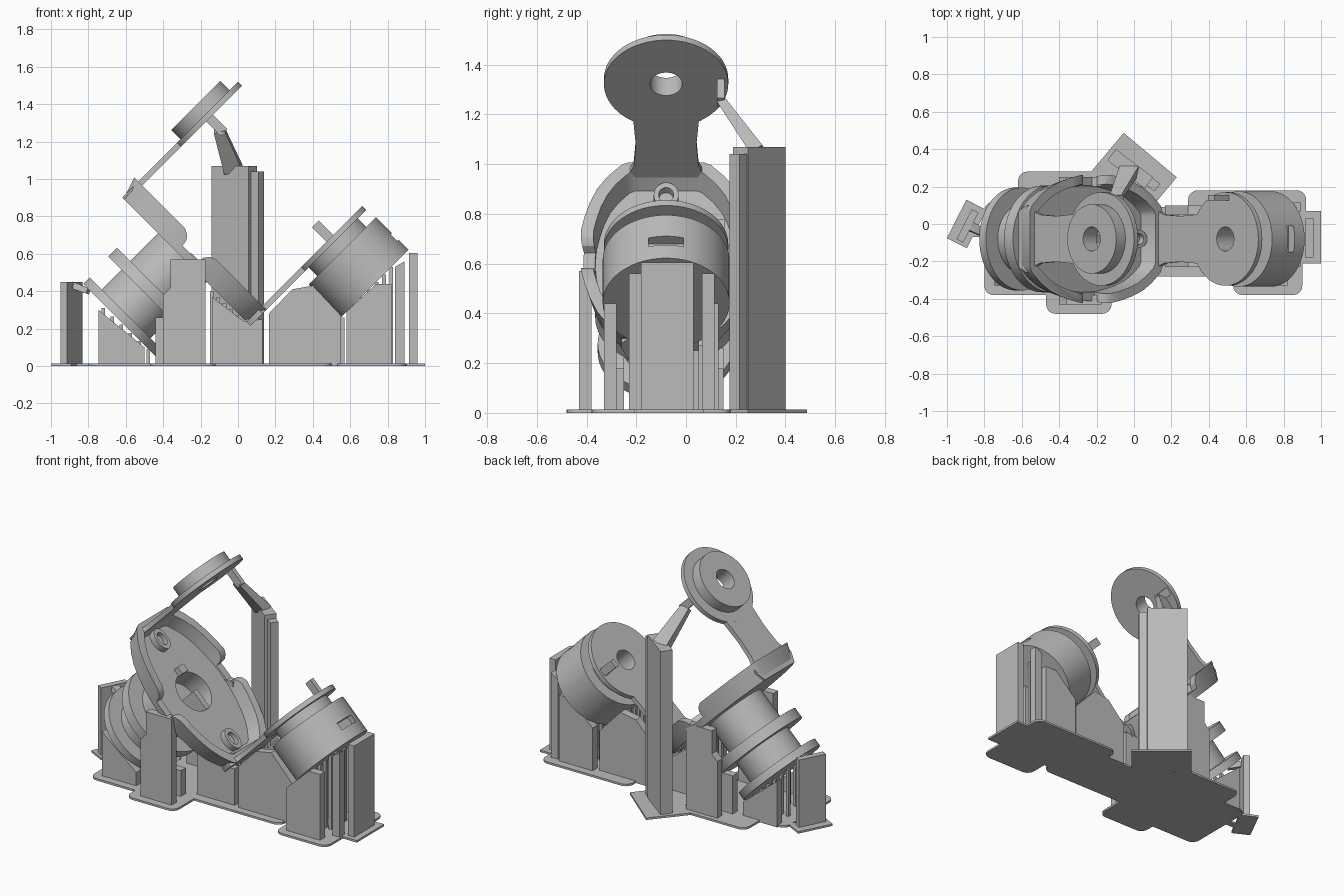
import bpy, bmesh, math
from mathutils import Matrix, Vector

if "Cube" in bpy.data.objects:
    bpy.data.objects.remove(bpy.data.objects["Cube"])

grey = bpy.data.materials.new("plain grey")
grey.use_nodes = True
grey.diffuse_color = (0.5, 0.5, 0.5, 1)
grey.node_tree.nodes["Principled BSDF"].inputs["Base Color"].default_value = (0.5, 0.5, 0.5, 1)

# Frames: the yoke is tilted by 45 degrees, the supports stand upright
WORLD = Matrix.Identity(4)
TILT = Matrix.Translation((0, -0.08, 0)) @ Matrix.Rotation(math.pi / 4, 4, 'Y')
ACROSS = TILT @ Matrix(((0, 0, 1, 0), (1, 0, 0, 0), (0, 1, 0, 0), (0, 0, 0, 1)))
WALL = Matrix(((1, 0, 0, 0), (0, 0, 1, 0), (0, 1, 0, 0), (0, 0, 0, 1)))
parts = []


def prism(name, pts, h0, h1, frame=WORLD, inset=1.0, bevel=0):
    """Extrude an outline from h0 to h1; inset scales the lower end."""
    bm = bmesh.new()
    c = sum((Vector(p) for p in pts), Vector((0, 0))) / len(pts)
    low = [bm.verts.new((*(c + (Vector(p) - c) * inset), h0)) for p in pts]
    top = [bm.verts.new((*p, h1)) for p in pts]
    bm.faces.new(low[::-1])
    bm.faces.new(top)
    n = len(pts)
    for i in range(n):
        j = (i + 1) % n
        bm.faces.new((low[i], low[j], top[j], top[i]))
    if bevel:
        sides = [e for e in bm.edges if abs(e.verts[0].co.z - e.verts[1].co.z) > 1e-4]
        bmesh.ops.bevel(bm, geom=sides, offset=bevel, segments=5, profile=0.5, affect='EDGES')
    bm.transform(frame)
    bmesh.ops.recalc_face_normals(bm, faces=bm.faces)
    mesh = bpy.data.meshes.new(name)
    bm.to_mesh(mesh)
    bm.free()
    mesh.materials.append(grey)
    ob = bpy.data.objects.new(name, mesh)
    bpy.context.collection.objects.link(ob)
    parts.append(ob)
    return ob


def circle(x, y, r, n=64, sx=1):
    return [(x + sx * r * math.cos(2 * math.pi * i / n), y + r * math.sin(2 * math.pi * i / n))
            for i in range(n)]


def rect(x0, x1, y0, y1):
    return [(x0, y0), (x1, y0), (x1, y1), (x0, y1)]


def turned(x, y, length, width, degrees):
    rot = Matrix.Rotation(math.radians(degrees), 2)
    return [tuple(Vector((x, y)) + rot @ Vector(p))
            for p in rect(-length / 2, length / 2, -width / 2, width / 2)]


def cut(ob, *cutters):
    for c in cutters:
        m = ob.modifiers.new("cut", 'BOOLEAN')
        m.operation, m.object, m.solver = 'DIFFERENCE', c, 'EXACT'
    bpy.context.view_layer.update()
    new = bpy.data.meshes.new_from_object(ob.evaluated_get(bpy.context.evaluated_depsgraph_get()))
    ob.modifiers.clear()
    ob.data = new
    for c in cutters:
        parts.remove(c)
        bpy.data.objects.remove(c)


def strut(name, a, b, side, wa, wb, t):
    """Tapered flat bar between two points, its width lying along side."""
    a, b = Vector(a), Vector(b)
    z = (b - a).normalized()
    y = z.cross(Vector(side)).normalized()
    frame = Matrix((y.cross(z), y, z)).transposed().to_4x4()
    frame.translation = a
    return prism(name, rect(-wb / 2, wb / 2, -t / 2, t / 2), 0, (b - a).length, frame, wa / wb)


MID = -0.605      # middle of the pan
ARMS = -0.59      # middle between the arms

# Pan of the yoke: a rounded tray with notched side walls
quarter = [(.5, .15), (.485, .18), (.42, .235), (.35, .277), (.27, .307), (.19, .328),
           (.1, .345), (.03, .35)]
half = quarter + [(-v, y) for v, y in quarter[::-1]]


def tray(k, ky):
    return [(MID + v * k, y * ky) for v, y in half] + [(MID + v * k, -y * ky) for v, y in half[::-1]]


notch = [(.06, .245), (.065, .28), (.085, .305), (.12, .322), (.13, .4)]
notch = [(MID + d, w) for d, w in notch] + [(MID - d, w) for d, w in notch[::-1]]
pan = prism("yoke_pan", tray(1, 1), 0.2, 0.32, TILT, 0.92)
cut(pan, prism("c", tray(.94, .9), 0.235, 0.4, TILT, 0.9),
    prism("c", notch, -.5, .5, TILT @ WALL),
    prism("c", circle(MID, 0, .13), 0.1, 0.4, TILT))
for s in (-1, 1):
    pad = prism("screw_pad", circle(MID + s * .36, 0, .05, 32, 1.4), 0.22, 0.275, TILT)
    cut(pad, prism("c", circle(MID + s * .36, 0, .03, 24, 1.4), 0.245, 0.4, TILT))
prism("side_clip", rect(MID - .17, MID - .12, -.03, .03), 0.22, 0.27, TILT)
prism("centre_key", rect(MID, MID + .13, -.02, .02), 0.1, 0.25, TILT)

# Two arms with a disc, a boss and a stop peg each
for s, side in ((-1, "left"), (1, "right")):
    def along(d0, d1):
        return sorted((ARMS + s * d0, ARMS + s * d1))
    neck = [(.15, .2), (.18, .26), (.18, .29), (.145, .32), (.13, .36), (.122, .48), (.135, .66)]
    prism(side + "_arm", neck + [(-y, w) for y, w in neck[::-1]], *along(.455, .484), ACROSS)
    for name, r, d0, d1 in (("_disc", .25, .455, .485), ("_boss", .185, .485, .555)):
        ob = prism(side + name, circle(0, .825, r), *along(d0, d1), ACROSS)
        cut(ob, prism("c", circle(0, .825, .065, 40), -3, 2, ACROSS))
    prism(side + "_stop_peg", rect(.205, .235, .805, .855), *along(.345, .47), ACROSS)

# Drum on the right arm with a slot in its side
drum = prism("drum", circle(0, .83, .255, 96), -0.04, 0.205, ACROSS)
cut(drum, prism("c", rect(-.07, .07, 1.04, 1.2), 0.08, 0.13, ACROSS),
    prism("c", circle(0, .825, .065, 40), -.1, 0.1, ACROSS))

# Swivel column under the pan
for name, r, w0, w1 in (("column", .185, -.25, .21), ("middle_ring", .285, -.077, -.01),
                        ("lower_ring", .275, -.275, -.225)):
    ob = prism(name, circle(MID - .015, 0, r, 96), w0, w1, TILT)
    if name == "column":
        cut(ob, prism("c", circle(MID, 0, .13), 0.1, 0.4, TILT))

# Base made of overlapping thin rounded feet
feet = [rect(-.8, -.4, -.38, .12), rect(-.47, -.12, -.48, 0), rect(-.62, -.16, -.1, .28),
        rect(-.5, .5, -.28, .09), rect(.29, .92, -.2, .18), rect(.53, .9, -.38, .1)]
for f in feet:
    prism("base_foot", f, 0, 0.013, bevel=0.05)
for f in (rect(.85, 1, -.21, .07), turned(-.895, 0, .23, .12, 63), rect(-.9, -.7, -.07, -.03),
          turned(0, .265, .37, .27, -40), rect(-.17, .06, .05, .2)):
    prism("base_tab", f, 0, 0.013)

# Tall posts and their struts
prism("tall_post", turned(-.02, .295, .25, .075, -37), 0, 1.07)
prism("tall_post_edge", turned(.065, .24, .15, .05, -37), 0, 1.04)
strut("tall_strut", (-.025, .29, 1.05), (-.1, .14, 1.26), (1, 0, 0), .1, .06, .035)
prism("left_post", turned(-.89, -.01, .18, .04, 63), 0, 0.45)
strut("left_strut", (-.88, -.01, .43), (-.8, -.05, .4), (0, 1, 0), .05, .04, .03)
prism("right_post", rect(.915, .96, -.18, .03), 0, 0.605)

# Upright support walls: outline in x and z, then the y positions they repeat at
walls = {
    "pan_side_support": ([(-.4, 0), (-.4, .38), (-.36, .42), (-.36, .57), (-.175, .57), (-.175, 0)],
                         (-.43, .2)),
    "lower_ring_support": ([(-.745, 0), (-.745, .3), (-.5, .1), (-.5, 0)], (-.33, .08)),
    "middle_ring_support": ([(-.44, 0), (-.44, .26), (-.36, .26), (-.28, .18), (-.2, .18), (-.2, 0)],
                            (-.3, .1)),
    "pan_end_support": ([(-.14, 0), (-.14, .37), (.03, .24), (.13, .25), (.13, 0)], (-.22, .03)),
    "arm_support": ([(.165, 0), (.165, .28), (.29, .41), (.4, .43), (.55, .27), (.55, 0)],
                    (-.23, .05)),
    "drum_support": ([(.58, 0), (.58, .29), (.74, .44), (.82, .44), (.82, 0)], (-.33, .08)),
    "drum_rear_support": ([(.84, 0), (.84, .53), (.89, .56), (.89, 0)], (-.23, .065)),
}
for name, (outline, places) in walls.items():
    for y in places:
        prism(name, outline, y, y + 0.05, WALL)

# Rows of slender support pins reaching up to the tilted undersides
for i in range(6):
    t = i / 5
    for y in (-.16, -.02):
        for x, z in ((-.72 + .24 * t, .31 - .22 * t), (-.14 + .17 * t, .4 - .16 * t),
                     (.42 + .14 * t, .4 - .14 * t), (.62 + .2 * t, .33 + .2 * t)):
            prism("support_pin", rect(x - .01, x + .01, y - .01, y + .01), 0, z)

# Smooth round surfaces, keep edges sharp
for ob in bpy.context.view_layer.objects:
    ob.select_set(ob in parts)
bpy.context.view_layer.objects.active = parts[0]
bpy.ops.object.shade_smooth_by_angle(angle=math.radians(30))
